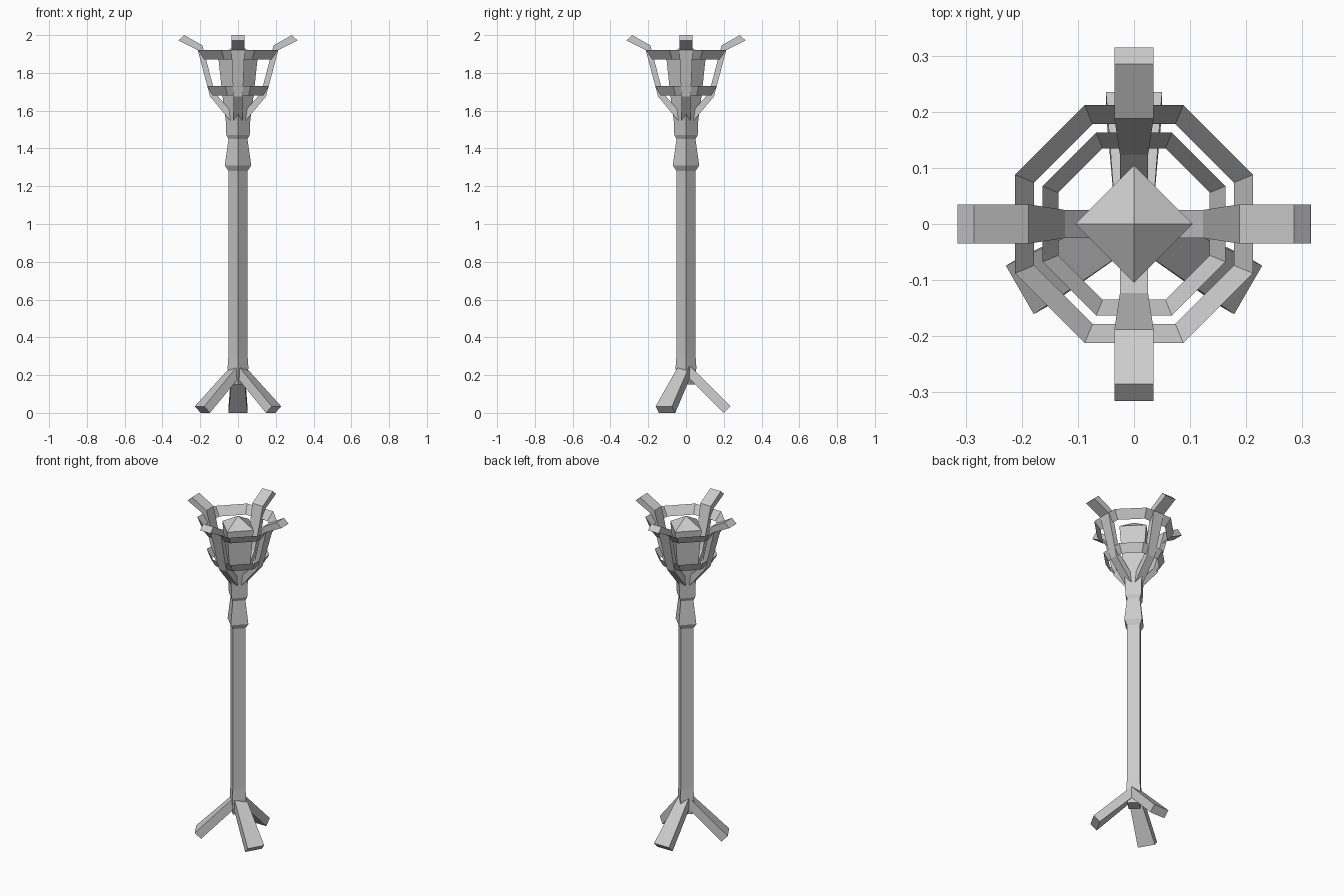
import bpy, bmesh
from math import sin, cos, pi, radians

cube = bpy.data.objects.get("Cube")
if cube:
    bpy.data.objects.remove(cube, do_unlink=True)

grey = bpy.data.materials.new("plain_grey")
grey.use_nodes = True
GREY = (0.6, 0.6, 0.6, 1)
grey.diffuse_color = GREY
grey.node_tree.nodes["Principled BSDF"].inputs["Base Color"].default_value = GREY


def loft(name, rings, caps=True):
    """Skin a list of closed rings of points into one flat-shaded object."""
    bm = bmesh.new()
    loops = [[bm.verts.new(p) for p in ring] for ring in rings]
    for a, b in zip(loops, loops[1:]):
        n = len(a)
        for i in range(n):
            j = (i + 1) % n
            bm.faces.new((a[i], a[j], b[j], b[i]))
    if caps:
        bm.faces.new(loops[0][::-1])
        bm.faces.new(loops[-1])
    bmesh.ops.remove_doubles(bm, verts=bm.verts, dist=0.0005)
    bmesh.ops.recalc_face_normals(bm, faces=bm.faces)
    mesh = bpy.data.meshes.new(name)
    bm.to_mesh(mesh)
    bm.free()
    mesh.materials.append(grey)
    ob = bpy.data.objects.new(name, mesh)
    bpy.context.collection.objects.link(ob)
    return ob


def polygon(radius, z, sides, turn=0.0):
    return [(radius * cos(turn + 2 * pi * i / sides),
             radius * sin(turn + 2 * pi * i / sides), z) for i in range(sides)]


def strut(name, stations, degrees):
    """Bar pointing outwards; each station is (outer r, z), (inner r, z), half width."""
    rings = [[(ro, -w, zo), (ro, w, zo), (ri, w, zi), (ri, -w, zi)]
             for (ro, zo), (ri, zi), w in stations]
    ob = loft(name, rings)
    ob.rotation_euler.z = radians(degrees)
    return ob


# Four-sided post with collar
post_profile = [(0.047, 0.15), (0.055, 0.24), (0.05, 0.31), (0.05, 1.28),
                (0.07, 1.31), (0.05, 1.45), (0.062, 1.47), (0.065, 1.55)]
loft("post", [polygon(r, z, 4) for r, z in post_profile])

# Flared torch head with pointed top
head_profile = [(0.065, 1.55), (0.085, 1.70), (0.105, 1.89), (0.0002, 1.95)]
loft("torch_head", [polygon(r, z, 4) for r, z in head_profile], caps=False)

# Three splayed feet
leg = [((0.0, 0.20), (0.0, 0.27), 0.032),
       ((0.20, 0.0), (0.235, 0.035), 0.05)]
for side, angle in (("back", 90), ("right", 210), ("left", 330)):
    strut(side + "_leg", leg, angle)

# Four bent prongs of the basket
prong = [((0.035, 1.54), (0.025, 1.585), 0.025),
         ((0.148, 1.675), (0.123, 1.695), 0.025),
         ((0.213, 1.92), (0.188, 1.945), 0.035),
         ((0.315, 1.972), (0.285, 2.0), 0.035)]
for side, angle in (("left", 0), ("back", 90), ("right", 180), ("front", 270)):
    strut(side + "_prong", prong, angle)

# Two thin sloping octagonal bands around the basket
for name, low, high in (("lower_band", (0.135, 1.68), (0.163, 1.73)),
                        ("upper_band", (0.178, 1.87), (0.212, 1.92))):
    loft(name, [polygon(r / cos(pi / 8), z, 8, pi / 8) for r, z in (low, high)],
         caps=False)
